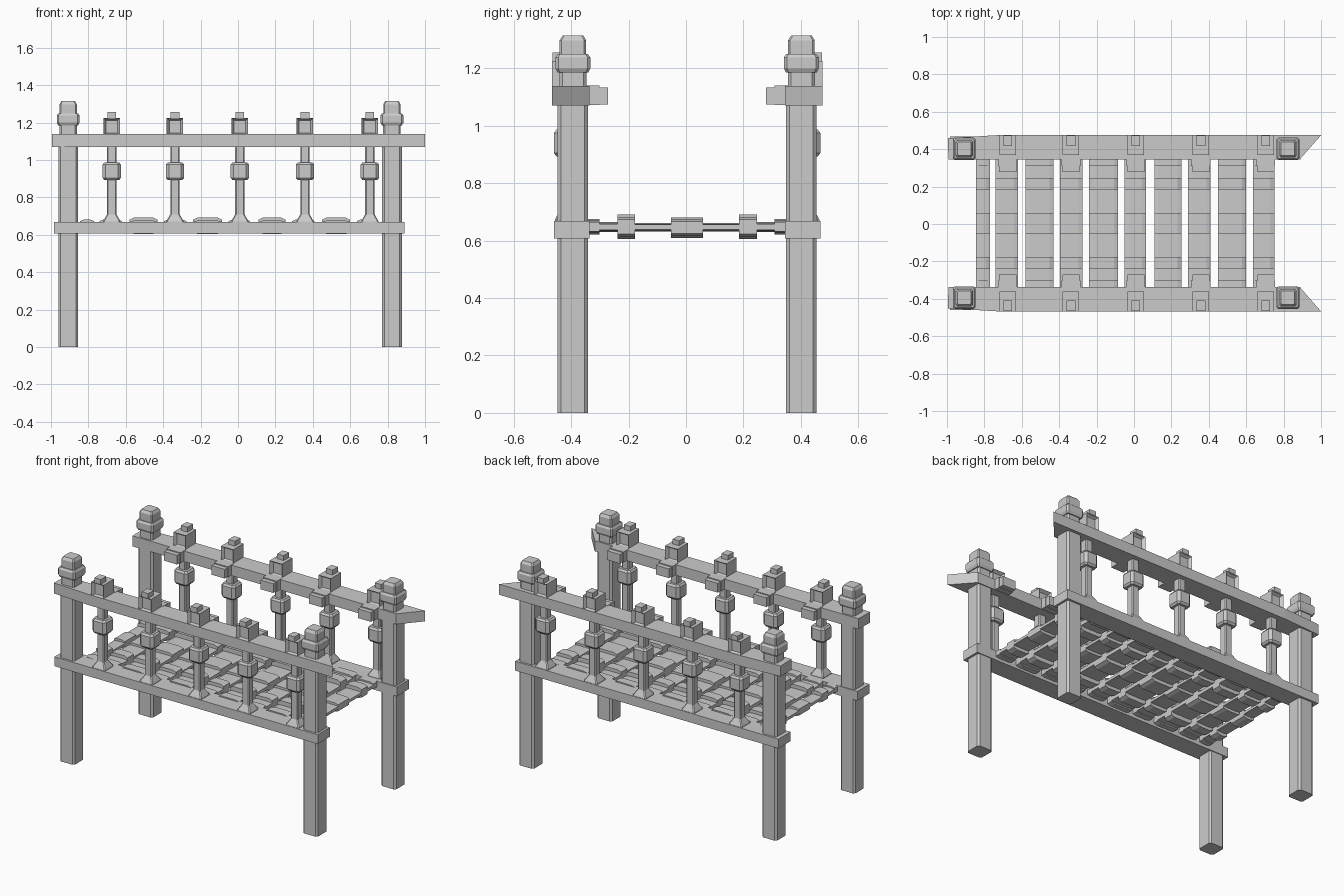
import bpy, bmesh

if "Cube" in bpy.data.objects:
    bpy.data.objects.remove(bpy.data.objects["Cube"])

OFF = 0.004  # tiny y offset of the whole symmetric layout


def finish(bm, name):
    bmesh.ops.recalc_face_normals(bm, faces=bm.faces[:])
    me = bpy.data.meshes.new(name)
    bm.to_mesh(me)
    bm.free()
    ob = bpy.data.objects.new(name, me)
    bpy.context.collection.objects.link(ob)
    return ob


def loft(bm, rings):
    """Closed solid through rings of points with equal counts."""
    vs = [[bm.verts.new(p) for p in r] for r in rings]
    n = len(vs[0])
    for a, b in zip(vs, vs[1:]):
        for i in range(n):
            bm.faces.new((a[i], a[(i + 1) % n], b[(i + 1) % n], b[i]))
    bm.faces.new(vs[0][::-1])
    bm.faces.new(vs[-1])


def octagon(cx, cy, r, c, z):
    """Square of half-width r with corners cut by c."""
    k = r - c
    pts = [(r, -k), (r, k), (k, r), (-k, r), (-r, k), (-r, -k), (-k, -r), (k, -r)]
    return [(cx + x, cy + y, z) for x, y in pts]


def stack(name, cx, cy, levels):
    """Column from (half-width, corner cut, z) levels."""
    bm = bmesh.new()
    loft(bm, [octagon(cx, cy, r, c, z) for r, c, z in levels])
    return finish(bm, name)


def prism(name, outline, z0, z1):
    bm = bmesh.new()
    loft(bm, [[(x, y, z) for x, y in outline] for z in (z0, z1)])
    return finish(bm, name)


def box(name, x0, x1, y0, y1, z0, z1):
    return prism(name, [(x0, y0), (x1, y0), (x1, y1), (x0, y1)], z0, z1)


def head(name, x, y0, y1):
    """Block above the rail with a square recess in its two y faces."""
    bm = bmesh.new()
    loft(bm, [[(x - .044, y0, z), (x + .044, y0, z), (x + .044, y1, z), (x - .044, y1, z)]
              for z in (1.13, 1.225)])
    bmesh.ops.recalc_face_normals(bm, faces=bm.faces[:])
    sides = [f for f in bm.faces if abs(f.normal.y) > .9]
    bmesh.ops.inset_individual(bm, faces=sides, thickness=.019, depth=0)
    for f in sides:
        bmesh.ops.translate(bm, verts=f.verts[:], vec=f.normal * -.02)
    return finish(bm, name)


for s, side in ((-1, "front"), (1, "back")):
    def Y(v):
        return s * v + OFF

    # corner posts with collar and cap
    for px, end in ((-.908, "left"), (.823, "right")):
        stack(f"{side}_{end}_post", px, Y(.398), [
            (.053, .012, 0), (.053, .012, 1.08), (.047, .01, 1.08), (.047, .01, 1.185),
            (.053, .008, 1.185), (.061, .01, 1.2), (.061, .01, 1.238), (.053, .008, 1.25),
            (.046, .007, 1.25), (.046, .007, 1.298), (.036, .006, 1.315)])

    # hand rail, tapered at the left and mitred to a point at the right
    prism(f"{side}_hand_rail", [
        (-.992, Y(.34)), (.885, Y(.34)), (1.0, Y(.471)), (-.73, Y(.471)), (-.995, Y(.455))],
        1.07, 1.138)

    # lower side beam
    box(f"{side}_lower_beam", -.985, .89, Y(.34), Y(.464), .608, .668)

    # balusters with flared foot, middle block, head, nub and inner bracket
    for i, x in enumerate((-.675, -.337, .01, .358, .705)):
        stack(f"{side}_baluster_{i}", x, Y(.415), [
            (.047, .006, .66), (.045, .006, .675), (.025, .006, .71), (.025, .006, .893),
            (.04, .012, .893), (.049, .016, .905), (.049, .016, .975), (.04, .012, .987),
            (.025, .006, .987), (.025, .006, 1.08)])
        head(f"{side}_baluster_head_{i}", x, Y(.365), Y(.471))
        box(f"{side}_baluster_nub_{i}", x - .023, x + .023, Y(.413), Y(.469), 1.22, 1.256)
        bm = bmesh.new()
        loft(bm, [[(x - w, Y(y), z0), (x + w, Y(y), z0), (x + w, Y(y), z1), (x - w, Y(y), z1)]
                  for y, w, z0, z1 in ((.36, .05, 1.072, 1.14), (.305, .05, 1.072, 1.14),
                                       (.305, .046, 1.075, 1.134), (.275, .046, 1.075, 1.134))])
        finish(bm, f"{side}_bracket_{i}")

# deck slats: stepped thick and thin profile along y, softened side edges
half = [(.36, .625, .672), (.305, .625, .672), (.305, .632, .662), (.243, .632, .662),
        (.243, .611, .686), (.181, .611, .686), (.181, .634, .66), (.056, .634, .66),
        (.056, .615, .676)]
full = half + [(-y, a, b) for y, a, b in reversed(half)]
slats = [(-.845, -.77), (-.74, -.62), (-.58, -.43), (-.395, -.275), (-.24, -.085),
         (-.05, .065), (.11, .255), (.29, .41), (.45, .60), (.635, .75)]
for i, (x0, x1) in enumerate(slats):
    def section(x, k):
        mid = .648
        up = [(x, y + OFF, mid + (b - mid) * k) for y, a, b in full]
        low = [(x, y + OFF, mid + (a - mid) * k) for y, a, b in reversed(full)]
        return up + low
    k = 1.15 if x1 - x0 > .14 else .9
    bm = bmesh.new()
    loft(bm, [section(x0, k * .75), section(x0 + .022, k),
              section(x1 - .022, k), section(x1, k * .75)])
    finish(bm, f"deck_slat_{i}")
